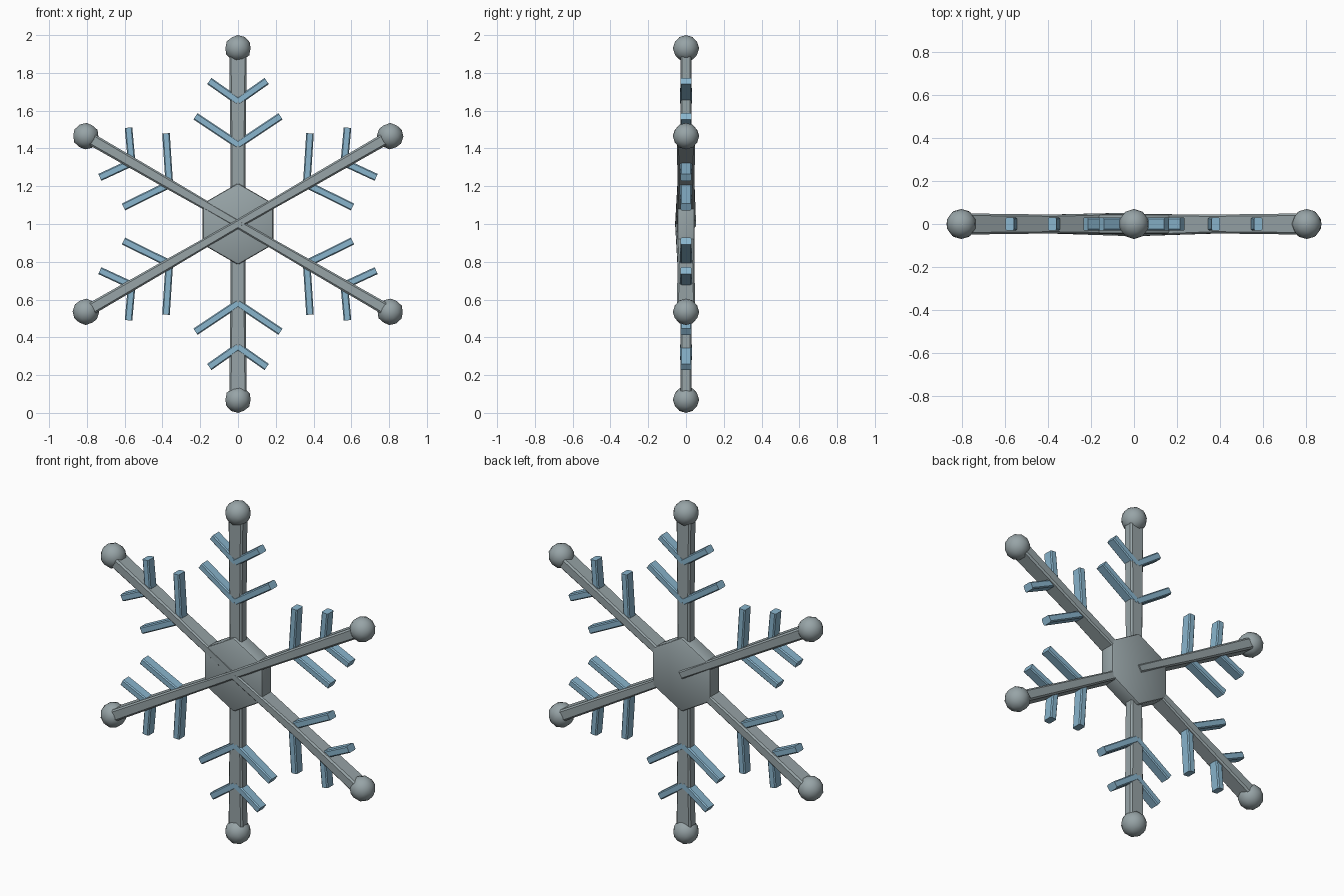
import bpy
import bmesh
from math import radians, pi, atan2
from mathutils import Matrix, Vector

cube = bpy.data.objects.get("Cube")
if cube:
    bpy.data.objects.remove(cube, do_unlink=True)

CENTRE = Matrix.Translation((0, 0, 1))


def material(name, colour):
    mat = bpy.data.materials.new(name)
    mat.use_nodes = True
    mat.diffuse_color = colour
    mat.node_tree.nodes["Principled BSDF"].inputs["Base Color"].default_value = colour
    return mat


grey = material("frost grey", (0.31, 0.37, 0.385, 1))
blue = material("ice blue", (0.25, 0.46, 0.61, 1))


def finish(name, bm, mat, angle=35):
    bmesh.ops.recalc_face_normals(bm, faces=bm.faces)
    mesh = bpy.data.meshes.new(name)
    bm.to_mesh(mesh)
    bm.free()
    mesh.materials.append(mat)
    obj = bpy.data.objects.new(name, mesh)
    bpy.context.collection.objects.link(obj)
    bpy.ops.object.select_all(action='DESELECT')
    obj.select_set(True)
    bpy.context.view_layer.objects.active = obj
    bpy.ops.object.shade_smooth_by_angle(angle=radians(angle))
    return obj


def bar(bm, rings, matrix):
    """Loft a rounded rectangular section along z; rings hold (z, half x, half y, y offset)."""
    loops = []
    for z, hx, hy, oy in rings:
        c = min(hx, hy) * 0.3
        quarter = [(hx, hy - c), (hx - c, hy)]
        pts = quarter + [(-x, y) for x, y in reversed(quarter)]
        pts += [(-x, -y) for x, y in pts]
        loops.append([bm.verts.new(matrix @ Vector((x, y + oy, z))) for x, y in pts])
    for a, b in zip(loops, loops[1:]):
        for i in range(len(a)):
            j = (i + 1) % len(a)
            bm.faces.new((a[i], a[j], b[j], b[i]))
    bm.faces.new(loops[0])
    bm.faces.new(loops[-1])


# Hexagonal hub, points up and down, with softened edges
bm = bmesh.new()
bmesh.ops.create_cone(bm, cap_ends=True, segments=6, radius1=0.216, radius2=0.216,
                      depth=0.092, matrix=CENTRE @ Matrix.Rotation(pi / 2, 4, 'X'))
bmesh.ops.bevel(bm, geom=bm.edges[:], offset=0.01, segments=2, affect='EDGES', profile=0.5)
finish("hub", bm, grey)

for k in range(6):
    turn = CENTRE @ Matrix.Rotation(k * pi / 3, 4, 'Y')

    # Arm: wide and flat when vertical, thin and deep when diagonal
    if k % 3 == 0:
        rings = [(0.0, 0.038, 0.028, 0), (0.45, 0.041, 0.03, 0), (0.9, 0.046, 0.03, 0)]
    else:
        shift = 0.002 if k == 5 else -0.006
        rings = [(0.0, 0.022, 0.051, shift), (0.45, 0.028, 0.044, 0), (0.9, 0.032, 0.049, 0)]
    bm = bmesh.new()
    bar(bm, rings, turn)
    finish(f"arm_{k + 1}", bm, grey)

    # Ball at the arm tip
    bm = bmesh.new()
    bmesh.ops.create_icosphere(bm, subdivisions=2, radius=0.07,
                               matrix=turn @ Matrix.Translation((0, 0, 0.93)))
    finish(f"tip_ball_{k + 1}", bm, grey)

    # Two mirrored pairs of twigs
    bm = bmesh.new()
    for base, tip_x, tip_z in ((0.42, 0.225, 0.57), (0.65, 0.152, 0.757)):
        for side in (-1, 1):
            run = Vector((side * tip_x, 0, tip_z - base))
            lean = Matrix.Rotation(atan2(run.x, run.z), 4, 'Y')
            place = turn @ Matrix.Translation((0, 0, base)) @ lean
            bar(bm, [(0, 0.02, 0.031, 0), (run.length, 0.02, 0.03, 0)], place)
    finish(f"twigs_{k + 1}", bm, blue)
